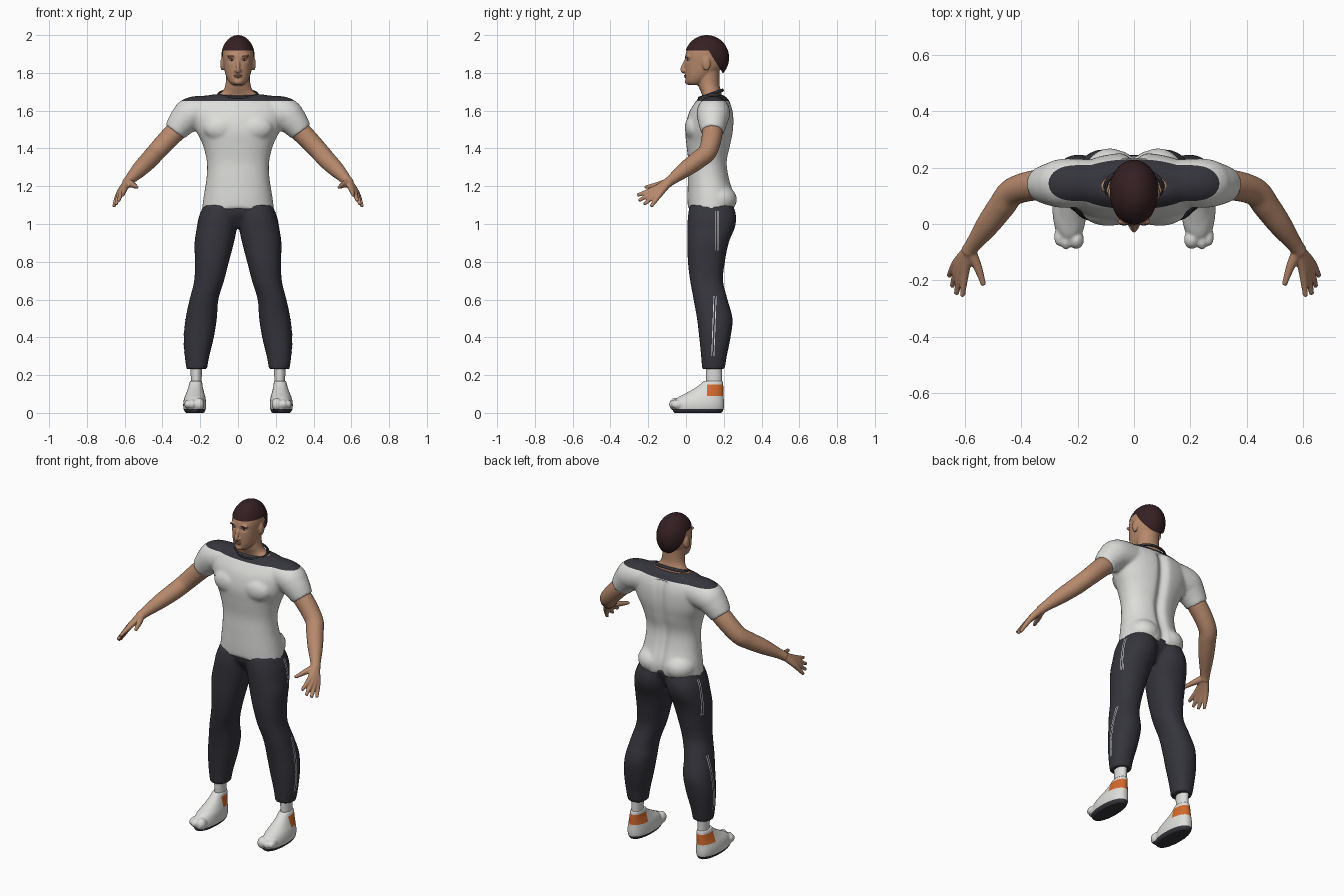
import bpy, bmesh
from math import sin, cos, pi, exp, copysign
from mathutils import Vector, Matrix
from mathutils.bvhtree import BVHTree

if "Cube" in bpy.data.objects:
    bpy.data.objects.remove(bpy.data.objects["Cube"])


def material(name, r, g, b):
    m = bpy.data.materials.new(name)
    m.use_nodes = True
    m.diffuse_color = (r, g, b, 1)
    bsdf = next(n for n in m.node_tree.nodes if n.type == 'BSDF_PRINCIPLED')
    bsdf.inputs["Base Color"].default_value = (r, g, b, 1)
    bsdf.inputs["Roughness"].default_value = 0.8
    return m


SKIN = material("skin", 0.47, 0.25, 0.15)
LIP = material("lip", 0.36, 0.17, 0.11)
WHITE = material("white cloth", 0.72, 0.72, 0.70)
DARK = material("charcoal cloth", 0.035, 0.035, 0.045)
HAIR = material("dark brown hair", 0.035, 0.014, 0.016)
ORANGE = material("orange", 0.65, 0.14, 0.025)


def spline(rows, k=6):
    """Smooth interpolation through rows of numbers."""
    ext = [rows[0], *rows, rows[-1]]
    out = []
    for a, b, c, d in zip(ext, ext[1:], ext[2:], ext[3:]):
        for i in range(k):
            t = i / k
            out.append([q + t * (r - p) / 2 + t * t * (p - 2.5 * q + 2 * r - s / 2)
                        + t ** 3 * (3 * (q - r) + s - p) / 2
                        for p, q, r, s in zip(a, b, c, d)])
    return out + [list(rows[-1])]


def skin_rings(bm, rings):
    loops = [[bm.verts.new(p) for p in ring] for ring in rings]
    n = len(loops[0])
    for a, b in zip(loops, loops[1:]):
        for i in range(n):
            j = (i + 1) % n
            bm.faces.new((a[i], a[j], b[j], b[i]))
    bm.faces.new(loops[0][::-1])
    bm.faces.new(loops[-1])


def loft(bm, rows, power=2.2, n=40):
    """Level sections given as height, x range, y range."""
    rings = []
    for z, x0, x1, y0, y1 in spline(rows):
        ring = []
        for i in range(n):
            c, s = cos(2 * pi * i / n), sin(2 * pi * i / n)
            c = copysign(abs(c) ** (2 / power), c)
            s = copysign(abs(s) ** (2 / power), s)
            ring.append(((x0 + x1 + (x1 - x0) * c) / 2, (y0 + y1 + (y1 - y0) * s) / 2, z))
        rings.append(ring)
    skin_rings(bm, rings)


def tube(bm, points, n=20):
    """Round limb along points given as x, y, z, radius."""
    rows = spline(points)
    rings = []
    for i, row in enumerate(rows):
        ahead = Vector(rows[min(i + 1, len(rows) - 1)][:3])
        turn = (ahead - Vector(rows[max(i - 1, 0)][:3])).to_track_quat('Z', 'Y')
        rings.append([Vector(row[:3]) + turn @ Vector((cos(2 * pi * k / n), sin(2 * pi * k / n), 0)) * row[3]
                      for k in range(n)])
    skin_rings(bm, rings)


def ball(bm, centre, size, segments=24):
    bmesh.ops.create_uvsphere(bm, u_segments=segments, v_segments=segments // 2, radius=1,
                              matrix=Matrix.Translation(centre) @ Matrix.Diagonal((*size, 1)))


def build(name, bm, *mats, mirror=False, voxel=0, smooth=4, warp=None):
    bmesh.ops.recalc_face_normals(bm, faces=bm.faces)
    mesh = bpy.data.meshes.new(name)
    bm.to_mesh(mesh)
    bm.free()
    obj = bpy.data.objects.new(name, mesh)
    bpy.context.collection.objects.link(obj)
    if mirror:
        obj.modifiers.new("mirror", 'MIRROR').use_mirror_merge = False
    if voxel:
        rem = obj.modifiers.new("blend", 'REMESH')
        rem.mode, rem.voxel_size = 'VOXEL', voxel
        sm = obj.modifiers.new("soften", 'SMOOTH')
        sm.factor, sm.iterations = 0.5, smooth
    dg = bpy.context.evaluated_depsgraph_get()
    baked = bpy.data.meshes.new_from_object(obj.evaluated_get(dg), depsgraph=dg)
    obj.modifiers.clear()
    obj.data = baked
    baked.name = name
    baked.materials.clear()
    for m in mats:
        baked.materials.append(m)
    for v in baked.vertices:
        if warp:
            v.co = warp(v.co.copy())
    for p in baked.polygons:
        p.use_smooth = True
        p.material_index = 0
    return obj


def split(bm, planes):
    for co, no in planes:
        bmesh.ops.bisect_plane(bm, geom=bm.verts[:] + bm.edges[:] + bm.faces[:], dist=1e-5,
                               plane_co=co, plane_no=no)


def paint(obj, planes, rule):
    bm = bmesh.new()
    bm.from_mesh(obj.data)
    split(bm, planes)
    for f in bm.faces:
        f.material_index = rule(f.calc_center_median())
    bm.to_mesh(obj.data)
    bm.free()


UP, BACK = (0, 0, 1), (0, 1, 0)

# Shirt: torso, chest and short sleeves
bm = bmesh.new()
loft(bm, [(z, -w, w, f, b) for z, w, f, b in (
    (1.08, .19, .01, .258), (1.14, .183, .008, .262), (1.24, .167, .01, .232),
    (1.33, .165, .012, .22), (1.42, .187, .002, .238), (1.5, .225, -.004, .252),
    (1.58, .245, .012, .252), (1.635, .235, .042, .238), (1.67, .19, .07, .215), (1.685, .14, .09, .19))])
for s in (-1, 1):
    tube(bm, [(.1 * s, .145, 1.6, .08), (.235 * s, .145, 1.587, .088),
              (.285 * s, .142, 1.55, .08), (.335 * s, .14, 1.488, .061)], 32)
    ball(bm, (.09 * s, .045, 1.51), (.095, .052, .07))
    ball(bm, (.085 * s, .17, 1.13), (.095, .1, .08))


def spine(p):
    if p.y > .13 and p.z < 1.64:
        p.y -= .024 * exp(-(p.x / .028) ** 2)
    return p


shirt = build("shirt", bm, WHITE, DARK, voxel=.009, warp=spine)
paint(shirt, [((0, 0, 1.65), UP)], lambda c: int(c.z > 1.65))

# Collar band
bpy.ops.mesh.primitive_torus_add(major_radius=.1, minor_radius=.009, location=(0, .132, 1.687),
                                 rotation=(.33, 0, 0), major_segments=40, minor_segments=10)
collar = bpy.context.object
collar.name, collar.scale = "collar", (1, .66, 1)
collar.data.materials.append(DARK)
bpy.ops.object.shade_smooth_by_angle()

# Head and neck with nose, brows, chin and ears
bm = bmesh.new()
loft(bm, [(z, -w, w, f, b) for z, w, f, b in (
    (1.735, .028, .015, .07), (1.75, .046, .002, .1), (1.78, .062, -.004, .14),
    (1.82, .073, -.006, .185), (1.86, .079, -.005, .205), (1.9, .082, -.002, .21),
    (1.94, .076, .015, .2), (1.97, .055, .045, .175), (1.985, .03, .075, .14))], 2.1)
loft(bm, [(z, -w, w, f, b) for z, w, f, b in (
    (1.64, .125, .08, .19), (1.68, .122, .085, .188), (1.7, .085, .078, .187),
    (1.74, .066, .064, .177), (1.82, .062, .06, .177))], 2)
tube(bm, [(0, .002, 1.872, .008), (0, -.012, 1.84, .01), (0, -.018, 1.815, .013), (0, -.004, 1.806, .01)])
ball(bm, (0, .01, 1.753), (.024, .016, .016))
for s in (-1, 1):
    ball(bm, (.03 * s, .008, 1.887), (.03, .013, .009))
    ball(bm, (.012 * s, -.008, 1.812), (.008, .01, .007))
    ball(bm, (.083 * s, .108, 1.848), (.011, .022, .036))


def sockets(p):
    if p.y < .06:
        p.y += .009 * exp(-((abs(p.x) - .033) / .015) ** 2 - ((p.z - 1.868) / .01) ** 2)
    return p


build("head", bm, SKIN, voxel=.005, smooth=3, warp=sockets)

# Facial details
for name, mat, at, size in (("eyes", WHITE, (.033, .014, 1.868), (.012, .007, .005)),
                            ("pupils", HAIR, (.033, .0095, 1.868), (.005, .004, .005)),
                            ("eyebrows", HAIR, (.035, .0, 1.889), (.018, .005, .003))):
    bm = bmesh.new()
    ball(bm, at, size, 16)
    build(name, bm, mat, mirror=True)
bm = bmesh.new()
ball(bm, (0, -.003, 1.786), (.022, .007, .004), 16)
ball(bm, (0, -.003, 1.779), (.018, .007, .005), 16)
build("lips", bm, LIP)

# Hair cap trimmed along the forehead and behind the ears
bm = bmesh.new()
ball(bm, (0, .11, 1.88), (.09, .118, .12), 48)
split(bm, [((0, 0, 1.918), UP), ((0, .12, 1.918), (0, 1.6, 1)), ((0, 0, 1.8), UP)])


def bald(c):
    behind = c.z - 1.918 + 1.6 * (c.y - .12) > 0 and c.z > 1.8
    return c.z < 1.918 and not behind


bmesh.ops.delete(bm, geom=[f for f in bm.faces if bald(f.calc_center_median())], context='FACES')
build("hair", bm, HAIR)

# Arms and hands
bm = bmesh.new()
tube(bm, [(.27, .14, 1.545, .055), (.35, .138, 1.47, .054), (.43, .115, 1.385, .05), (.47, .065, 1.34, .048),
          (.52, -.003, 1.29, .042), (.573, -.075, 1.235, .028), (.59, -.1, 1.215, .027)], 28)
wrist = (.585, -.092, 1.222, .022)
for knuckle, tip in (((.6, -.165, 1.187), (.61, -.258, 1.152)), ((.613, -.162, 1.176), (.632, -.25, 1.123)),
                     ((.623, -.152, 1.167), (.647, -.222, 1.103)), ((.631, -.138, 1.159), (.658, -.185, 1.092)),
                     ((.557, -.15, 1.207), (.534, -.218, 1.194))):
    tube(bm, [wrist, (*knuckle, .016), (*tip, .009)])
build("arms", bm, SKIN, mirror=True, voxel=.005, smooth=3)

# Trousers
bm = bmesh.new()
loft(bm, [(1.1, .0, .182, .02, .25), (1.04, -.002, .206, .01, .265), (.98, .005, .218, .008, .258),
          (.9, .022, .23, .008, .226), (.8, .048, .228, .01, .206), (.7, .074, .232, .022, .196),
          (.6, .104, .256, .04, .22), (.5, .112, .277, .058, .246), (.4, .128, .287, .07, .236),
          (.3, .152, .282, .08, .216), (.232, .164, .272, .085, .205)])
loft(bm, [(1.1, -.182, .182, .018, .248), (1.05, -.15, .15, .025, .23), (.98, -.05, .05, .07, .19)])
trousers = build("trousers", bm, DARK, mirror=True, voxel=.009, smooth=3)

# Thin twin side stripes laid on the trouser surface
tree = BVHTree.FromPolygons([v.co for v in trousers.data.vertices],
                            [p.vertices[:] for p in trousers.data.polygons])
bm = bmesh.new()
for low, high, y_low, y_high in ((.86, 1.07, .163, .163), (.3, .62, .142, .154)):
    for shift in (-.006, .006):
        rows = []
        for i in range(25):
            t = i / 24
            y, z = y_low + t * (y_high - y_low) + shift, low + t * (high - low)
            hits = [tree.ray_cast(Vector((1, y + d, z)), Vector((-1, 0, 0)))[0] for d in (-.002, .002)]
            rows.append([bm.verts.new(h + Vector((.002, 0, 0))) for h in hits])
        for a, b in zip(rows, rows[1:]):
            bm.faces.new((a[0], a[1], b[1], b[0]))
build("side_stripes", bm, WHITE, mirror=True)

# Feet with toes, dark soles and orange heel patches
bm = bmesh.new()
loft(bm, [(0, .18, .278, -.065, .19), (.02, .17, .288, -.072, .2), (.05, .169, .29, -.068, .202),
          (.08, .172, .284, -.045, .2), (.11, .18, .272, .01, .199), (.14, .187, .262, .06, .198),
          (.17, .19, .255, .095, .195)])
for x, y, r in ((.205, -.055, .032), (.242, -.057, .024), (.266, -.045, .021)):
    ball(bm, (x, y, .045), (r * .85, .034, r * 1.1))
feet = build("shoes", bm, WHITE, DARK, ORANGE, mirror=True, voxel=.006, smooth=3)
paint(feet, [((0, 0, z), UP) for z in (.02, .09, .15)] + [((0, .112, 0), BACK)],
      lambda c: 1 if c.z < .02 else 2 if .09 < c.z < .15 and c.y > .112 else 0)

# Socks
bm = bmesh.new()
loft(bm, [(.14, .193, .25, .108, .19), (.19, .192, .25, .106, .19), (.26, .19, .253, .105, .192)], 2)
build("socks", bm, WHITE, mirror=True)
